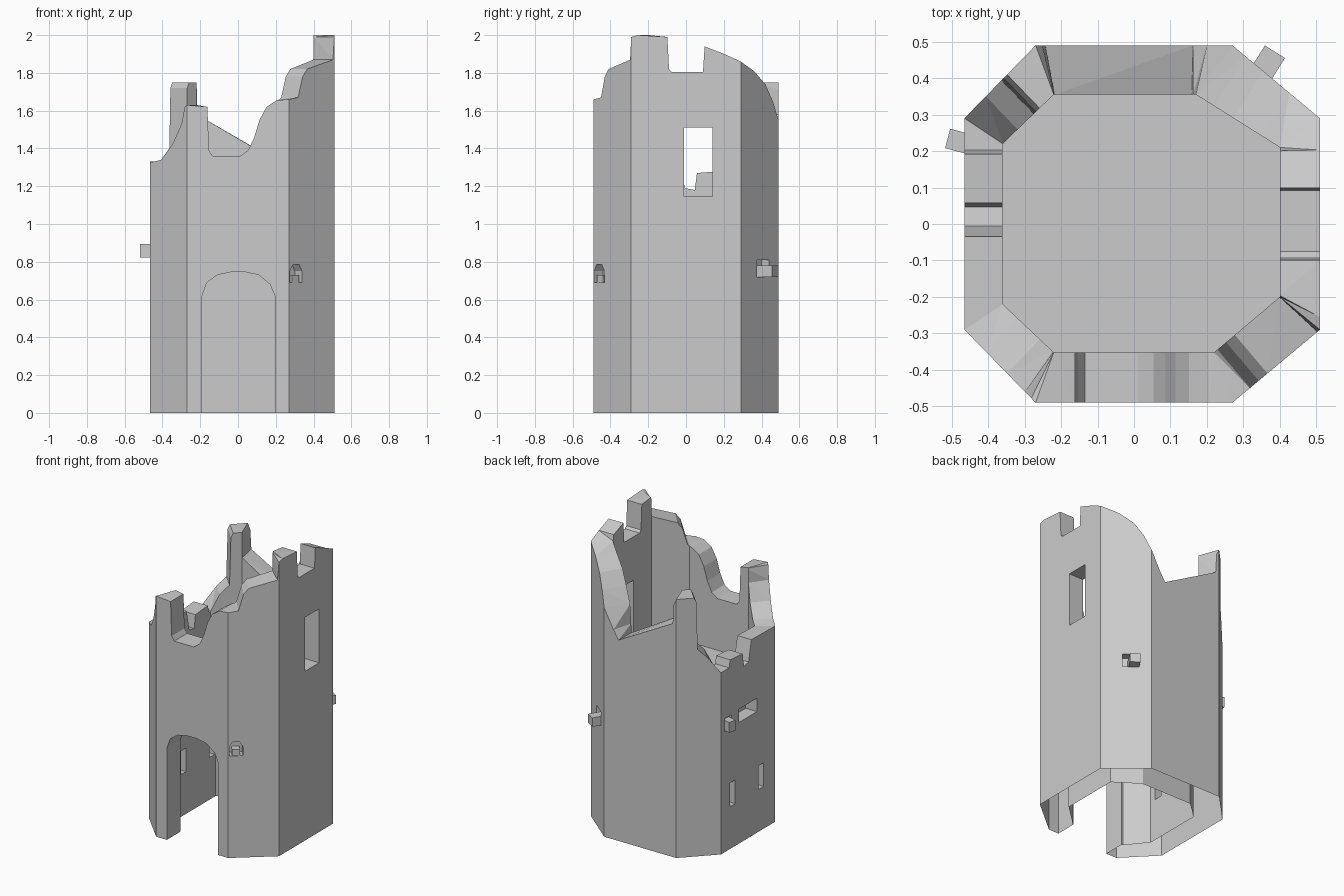
import bpy, bmesh, math
from mathutils import Vector, Matrix

if "Cube" in bpy.data.objects:
    bpy.data.objects.remove(bpy.data.objects["Cube"])

# Plan outlines of the wall, starting front left and going counter-clockwise
OUTER = [(-.27, -.49), (.27, -.49), (.51, -.29), (.51, .29),
         (.27, .49), (-.27, .49), (-.465, .29), (-.465, -.29)]
INNER = [(-.22, -.352), (.22, -.352), (.40, -.20), (.40, .21),
         (.17, .355), (-.22, .355), (-.36, .22), (-.36, -.22)]
LOWER = [(-.20, -.345), (.20, -.345), (.355, -.20), (.355, .20),
         (.19, .31), (-.19, .31), (-.31, .20), (-.31, -.21)]
FLOOR = 1.0

# Broken rim: (side number + fraction along side, height)
RIM = [(0, 1.63), (.2, 1.62), (.215, 1.39), (.25, 1.36), (.52, 1.36), (.6, 1.39),
       (.66, 1.46), (.71, 1.55), (.78, 1.62), (.88, 1.655),
       (1, 1.66), (1.2, 1.67), (1.3, 1.78), (1.4, 1.82), (1.97, 1.87),
       (2, 1.99), (2.06, 2.0), (2.33, 1.99), (2.345, 1.82), (2.37, 1.805), (2.655, 1.805),
       (2.67, 1.94), (2.85, 1.90),
       (3, 1.86), (3.35, 1.81), (3.65, 1.74), (3.85, 1.65),
       (4, 1.55), (4.13, 1.42), (4.2, 1.36), (4.95, 1.58), (4.965, 1.71),
       (5, 1.75), (5.4, 1.75), (5.45, 1.72), (5.48, 1.40), (5.7, 1.34),
       (6, 1.23), (6.15, 1.23), (6.17, 1.28), (6.4, 1.27), (6.42, 1.18), (6.51, 1.19),
       (6.56, 1.33), (7, 1.325), (7.3, 1.34), (7.6, 1.42), (7.85, 1.53), (7.94, 1.62)]


def side(outline, k):
    return Vector(outline[k]), Vector(outline[(k + 1) % 8])


def along(outline, s):
    """Point on an outline squarely behind the matching outer point."""
    k, f = int(s), s - int(s)
    a, b = side(OUTER, k)
    p = a.lerp(b, f)
    c, d = side(outline, k)
    t = (p - c).dot(d - c) / (d - c).length_squared
    return c.lerp(d, max(f * .15, min(1 - (1 - f) * .15, t)))


def make(name, bm):
    bmesh.ops.recalc_face_normals(bm, faces=bm.faces)
    me = bpy.data.meshes.new(name)
    bm.to_mesh(me)
    bm.free()
    ob = bpy.data.objects.new(name, me)
    bpy.context.collection.objects.link(ob)
    return ob


def prism(name, pts, offset):
    """Extrude a flat outline of 3D points by an offset vector."""
    bm = bmesh.new()
    lo = [bm.verts.new(p) for p in pts]
    hi = [bm.verts.new(Vector(p) + Vector(offset)) for p in pts]
    bm.faces.new(lo)
    bm.faces.new(hi[::-1])
    for i in range(len(pts)):
        j = (i + 1) % len(pts)
        bm.faces.new((lo[i], hi[i], hi[j], lo[j]))
    return make(name, bm)


def box(name, centre, size, angle=0):
    bm = bmesh.new()
    m = (Matrix.Translation(centre) @ Matrix.Rotation(math.radians(angle), 4, 'Z')
         @ Matrix.Diagonal((*size, 1)))
    bmesh.ops.create_cube(bm, size=1, matrix=m)
    return make(name, bm)


# Wall shell: thicker below the upper floor
bm = bmesh.new()
rings = []
for s, z in RIM:
    a, b = side(OUTER, int(s))
    o, i, l = a.lerp(b, s - int(s)), along(INNER, s), along(LOWER, s)
    rings.append([bm.verts.new(p) for p in
                  ((*o, 0), (*o, z), (*i, z), (*i, FLOOR), (*l, FLOOR), (*l, 0))])
for a, b in zip(rings, rings[1:] + rings[:1]):
    for j in range(6):
        k = (j + 1) % 6
        bm.faces.new((a[j], b[j], b[k], a[k]))
bmesh.ops.triangulate(bm, faces=bm.faces[:])
wall = make("tower_wall", bm)

# Openings: arched door, window, slits, slot and beam sockets
arch = [(-.19, -.1), (-.19, .62), (-.165, .69), (-.11, .73), (-.04, .745), (.04, .745),
        (.11, .73), (.17, .68), (.195, .62), (.195, -.1)]
cutters = [
    prism("door_cutter", [(x, -.6, z) for x, z in arch], (0, .35, 0)),
    box("window_cutter", (.46, .065, 1.328), (.3, .15, .365)),
    box("slit_cutter_back", (-.42, .166, .366), (.3, .055, .16)),
    box("slit_cutter_front", (-.42, -.14, .366), (.3, .055, .16)),
    box("slot_cutter", (-.45, 0, .865), (.14, .19, .09)),
    box("socket_cutter_left", (-.46, .215, .86), (.09, .07, .085)),
    box("socket_cutter_back", (.365, .405, .765), (.10, .10, .09), 50),
]
# Small arched socket on the front right corner
t = (Vector(OUTER[2]) - Vector(OUTER[1])).normalized()
n = Vector((t.y, -t.x))
base = Vector((.307, -.459)) + n * .05
socket = [(-.042, .69), (-.042, .75), (-.022, .785), (.022, .785), (.042, .75), (.042, .69)]
cutters.append(prism("socket_cutter_front",
                     [(*(base + t * u), z) for u, z in socket], (*(-n * .11), 0)))
for c in cutters:
    c.hide_render = True
    m = wall.modifiers.new(c.name, 'BOOLEAN')
    m.operation, m.solver, m.object = 'DIFFERENCE', 'EXACT', c

# Apply the cuts, remove the cutters and leave the underside open
dg = bpy.context.evaluated_depsgraph_get()
cut = bpy.data.meshes.new_from_object(wall.evaluated_get(dg))
wall.modifiers.clear()
bm = bmesh.new()
bm.from_mesh(cut)
under = [f for f in bm.faces if all(v.co.z < 1e-4 for v in f.verts)]
bmesh.ops.delete(bm, geom=under, context='FACES')
bm.to_mesh(cut)
bm.free()
wall.data = cut
for c in cutters:
    bpy.data.objects.remove(c)

# Upper floor resting on the ledge
bm = bmesh.new()
bm.faces.new([bm.verts.new((x, y, FLOOR + .01)) for x, y in INNER])
make("upper_floor", bm)

# Broken beam ends
box("beam_left", (-.475, .225, .858), (.075, .055, .07), -15)
box("beam_back", (.36, .43, .75), (.10, .065, .06), 58)
box("beam_front", (*(Vector((.307, -.459)) - n * .03), .71), (.05, .05, .04), -50)
